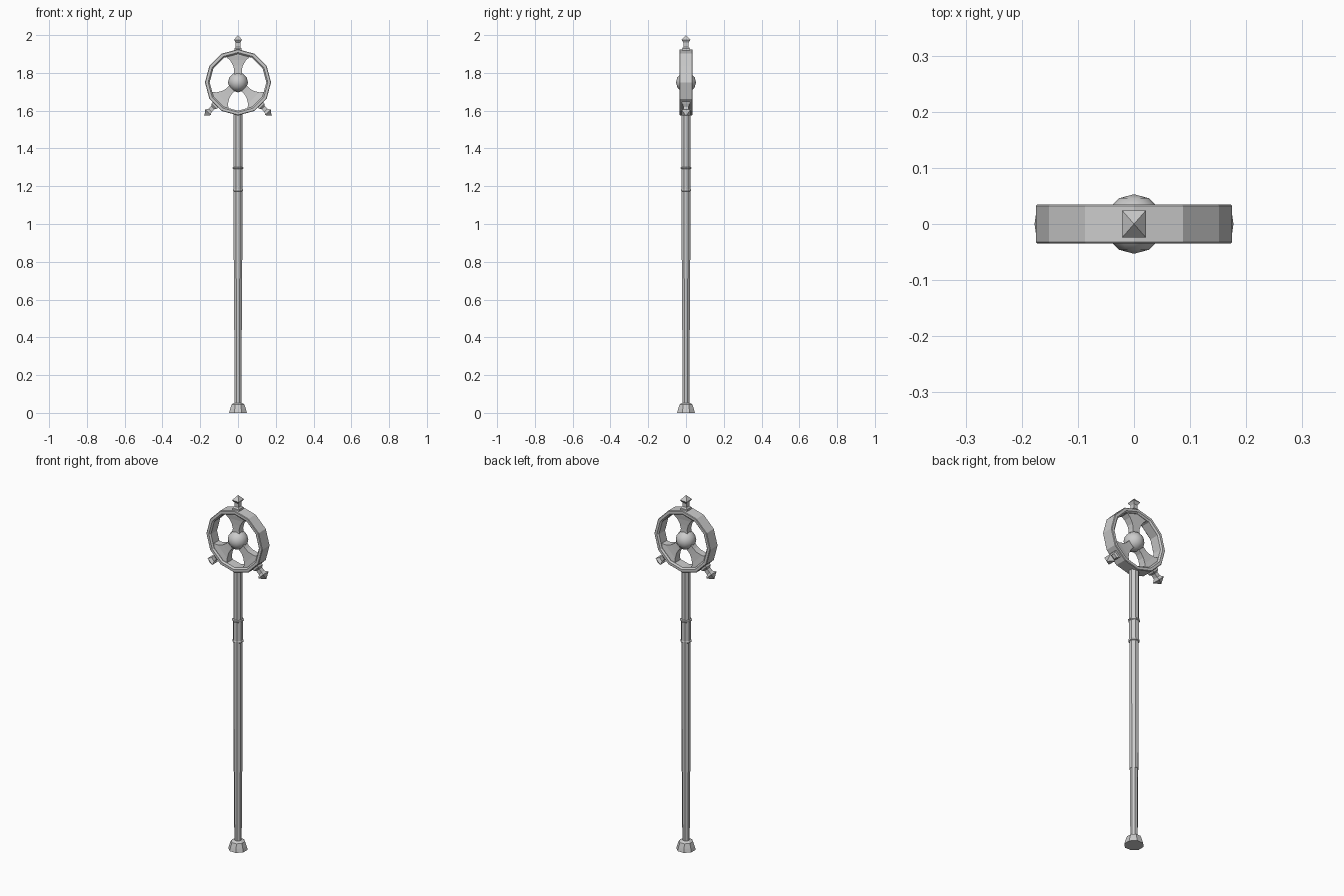
import bpy, bmesh
from math import sin, cos, pi, radians
from mathutils import Matrix, Vector

if "Cube" in bpy.data.objects:
    bpy.data.objects.remove(bpy.data.objects["Cube"])

CENTRE = Vector((0, 0, 1.75))


def finish(name, bm, matrix=Matrix.Identity(4), angle=None):
    bmesh.ops.transform(bm, matrix=matrix, verts=bm.verts)
    bmesh.ops.recalc_face_normals(bm, faces=bm.faces)
    mesh = bpy.data.meshes.new(name)
    bm.to_mesh(mesh)
    bm.free()
    ob = bpy.data.objects.new(name, mesh)
    bpy.context.collection.objects.link(ob)
    if angle:
        bpy.ops.object.select_all(action='DESELECT')
        bpy.context.view_layer.objects.active = ob
        ob.select_set(True)
        bpy.ops.object.shade_smooth_by_angle(angle=radians(angle))
    return ob


def skin(bm, rings, closed=False):
    """Bridge successive vertex loops; cap the ends unless closed."""
    n = len(rings[0])
    pairs = list(zip(rings, rings[1:])) + ([(rings[-1], rings[0])] if closed else [])
    for a, b in pairs:
        for i in range(n):
            j = (i + 1) % n
            bm.faces.new((a[i], a[j], b[j], b[i]))
    if not closed:
        bm.faces.new(rings[0])
        bm.faces.new(rings[-1])


def turned(name, profile, sides=8):
    """Octagonal turned part with a flat facing front; profile = (half width, z)."""
    bm = bmesh.new()
    k = 1 / cos(pi / sides)
    skin(bm, [[bm.verts.new((r * k * cos((2 * i + 1) * pi / sides),
                             r * k * sin((2 * i + 1) * pi / sides), z))
               for i in range(sides)] for r, z in profile])
    return finish(name, bm)


def around(angle):
    """Place a part built along +z so it radiates from the ring centre."""
    return Matrix.Translation(CENTRE) @ Matrix.Rotation(radians(angle), 4, 'Y')


# Shaft, grip and foot
turned("foot", [(0.047, 0), (0.042, 0.02), (0.034, 0.045), (0.022, 0.053)])
turned("lower_shaft", [(0.018, 0.045), (0.019, 0.44)])
turned("main_shaft", [(0.022, 0.44), (0.023, 1.18)])
turned("grip", [(0.023, 1.172), (0.027, 1.175), (0.027, 1.182), (0.025, 1.185),
                (0.025, 1.29), (0.028, 1.293), (0.028, 1.300), (0.023, 1.303)])
turned("upper_shaft", [(0.023, 1.30), (0.023, 1.59)])

# Twelve-sided ring with chamfered rims
bm = bmesh.new()
section = [(0.175, -0.032), (0.172, -0.035), (0.158, -0.035), (0.150, -0.027),
           (0.150, 0.027), (0.158, 0.035), (0.172, 0.035), (0.175, 0.032)]
skin(bm, [[bm.verts.new((r * cos(i * pi / 6), y, r * sin(i * pi / 6)))
           for r, y in section] for i in range(12)], closed=True)
finish("ring", bm, Matrix.Translation(CENTRE))

# Central orb, poles pointing front and back
bm = bmesh.new()
bmesh.ops.create_uvsphere(bm, u_segments=12, v_segments=6, radius=0.053)
finish("orb", bm, Matrix.Translation(CENTRE) @ Matrix.Rotation(pi / 2, 4, 'X'), 60)

# Flared spokes and pointed finials at the top and lower corners
spoke = [(0.022, 0.018, 0.03), (0.020, 0.018, 0.065), (0.026, 0.019, 0.09),
         (0.043, 0.021, 0.118), (0.072, 0.025, 0.142), (0.074, 0.025, 0.150)]
finial = [(0.021, 0.021, 0.160), (0.019, 0.020, 0.180), (0.012, 0.013, 0.188),
          (0.012, 0.013, 0.210), (0.021, 0.024, 0.225), (0.0005, 0.0005, 0.25)]
for label, angle in (("top", 0), ("right", 135), ("left", -135)):
    for kind, rows in (("spoke", spoke), ("finial", finial)):
        bm = bmesh.new()
        skin(bm, [[bm.verts.new((sx * w, sy * d, z))
                   for sx, sy in ((-1, -1), (1, -1), (1, 1), (-1, 1))]
                  for w, d, z in rows])
        finish(f"{label}_{kind}", bm, around(angle))
